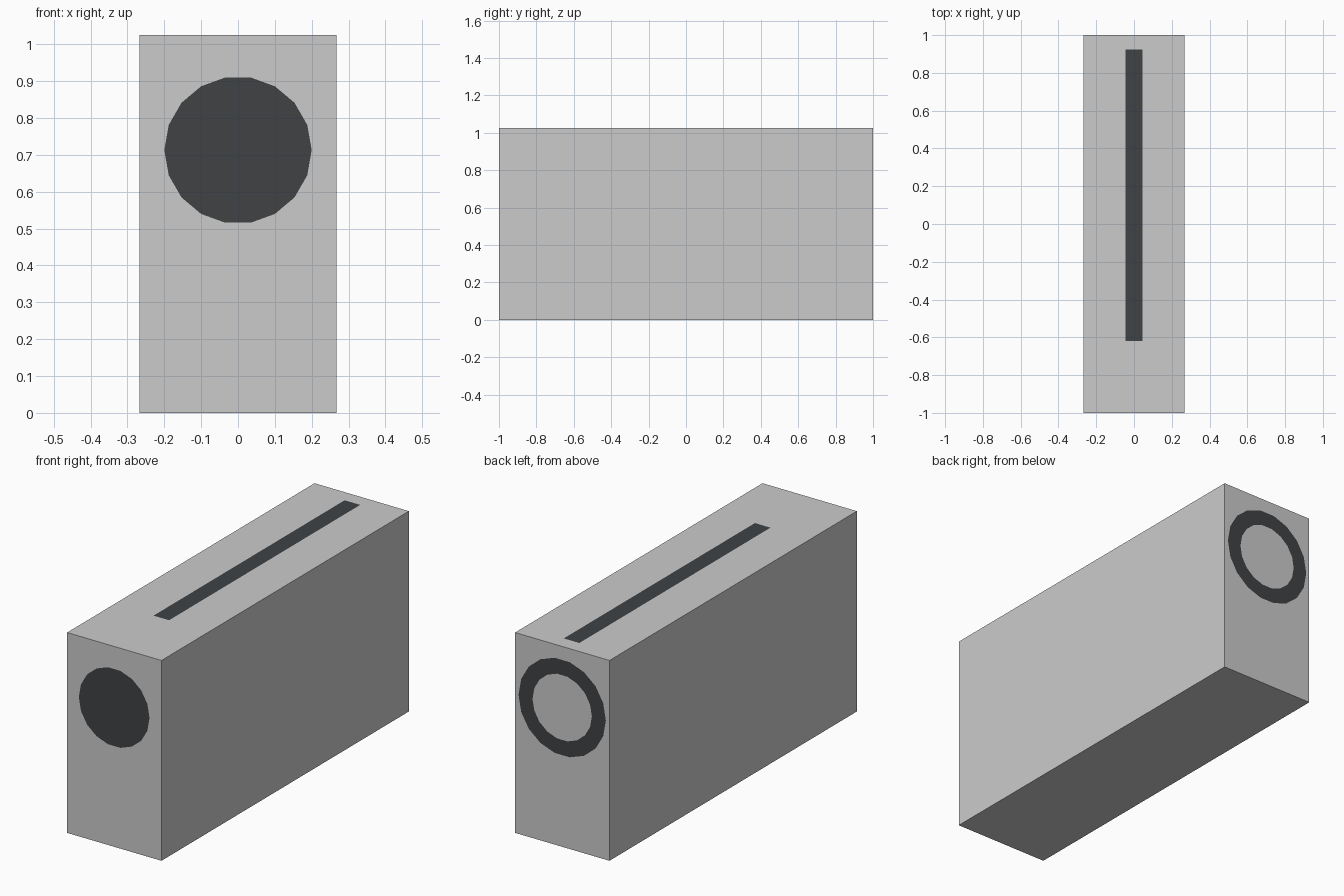
import bpy
from math import cos, sin, tau

if "Cube" in bpy.data.objects:
    bpy.data.objects.remove(bpy.data.objects["Cube"])

W, L, H = 0.267, 1.0, 1.025      # half width, half length, height
CZ, SIDES, GAP = 0.713, 18, 0.001

dark = bpy.data.materials.new("dark_inlay")
dark.diffuse_color = (0.05, 0.055, 0.06, 1)
dark.use_nodes = True
dark.node_tree.nodes["Principled BSDF"].inputs["Base Color"].default_value = dark.diffuse_color


def make(name, verts, faces, mat=None):
    mesh = bpy.data.meshes.new(name)
    mesh.from_pydata(verts, [], faces)
    obj = bpy.data.objects.new(name, mesh)
    bpy.context.collection.objects.link(obj)
    if mat:
        mesh.materials.append(mat)
    return obj


def circle(r, y):
    return [(r * cos(tau * i / SIDES), y, CZ + r * sin(tau * i / SIDES)) for i in range(SIDES)]


# Main body
bpy.ops.mesh.primitive_cube_add(size=1, location=(0, 0, H / 2))
body = bpy.context.object
body.name = "body"
body.scale = (2 * W, 2 * L, H)

# Front disc, facing -y
make("front_disc", circle(0.2, -L - GAP), [tuple(range(SIDES))], dark)

# Back ring, facing +y
n = SIDES
make("back_ring", circle(0.247, L + GAP) + circle(0.168, L + GAP),
     [(i, n + i, n + (i + 1) % n, (i + 1) % n) for i in range(n)], dark)

# Slot strip on the top
sx, y0, y1, z = 0.044, -0.62, 0.925, H + GAP
make("top_slot", [(-sx, y0, z), (sx, y0, z), (sx, y1, z), (-sx, y1, z)], [(0, 1, 2, 3)], dark)
